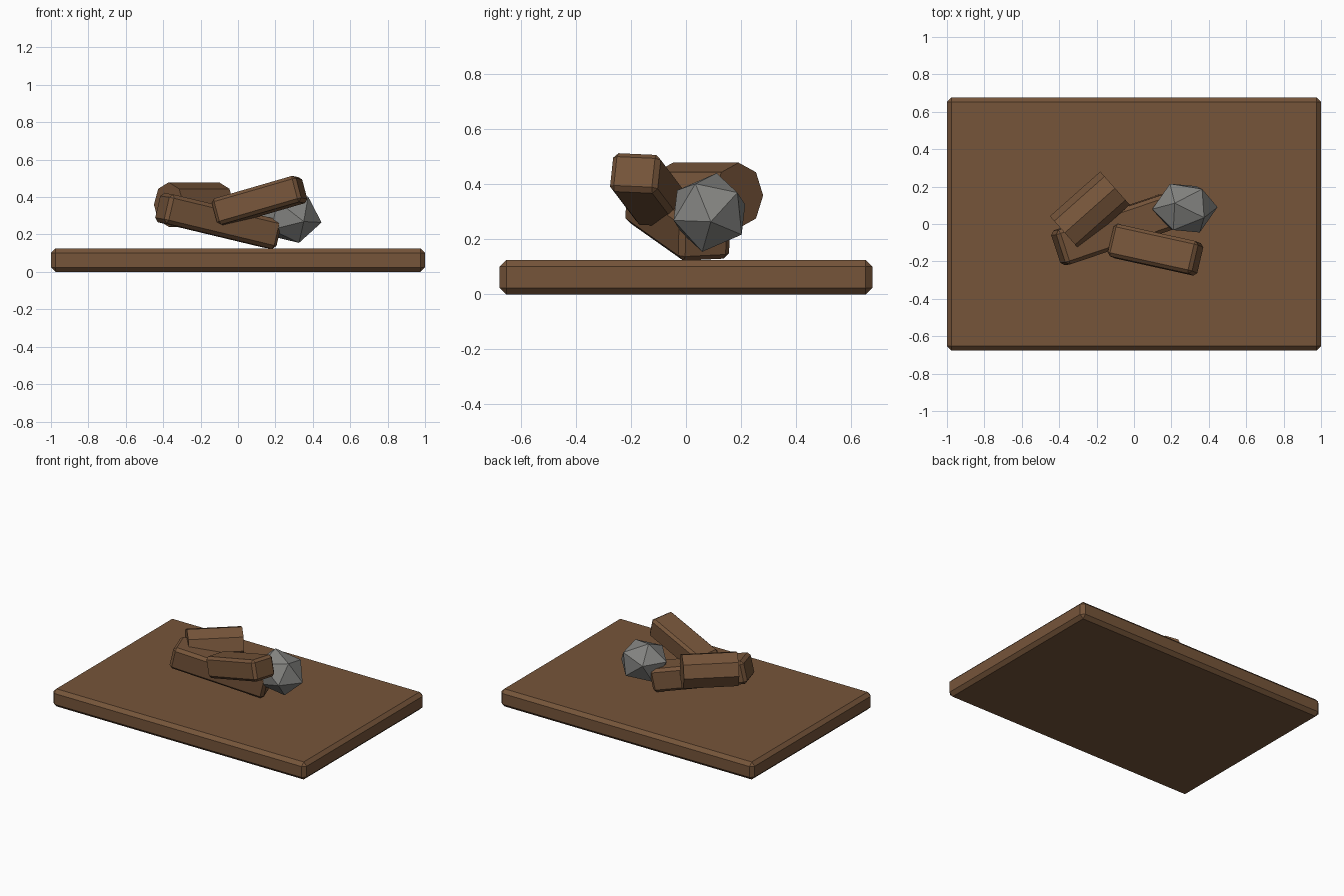
import bpy, math
from mathutils import Matrix, Vector

if "Cube" in bpy.data.objects:
    bpy.data.objects.remove(bpy.data.objects["Cube"])


def material(name, rgb):
    m = bpy.data.materials.new(name)
    m.diffuse_color = (*rgb, 1)
    m.use_nodes = True
    m.node_tree.nodes["Principled BSDF"].inputs["Base Color"].default_value = m.diffuse_color
    return m


wood = material("brown_wood", (0.18, 0.09, 0.042))
stone = material("grey_stone", (0.23, 0.23, 0.22))


def basis(main, side):
    """Rotation whose first axis is main and second lies close to side."""
    a = Vector(main).normalized()
    c = a.cross(Vector(side)).normalized()
    return a, c.cross(a), c


def place(name, axes, centre, size, mat):
    """Name the active primitive and give it an orientation, size and colour."""
    ob = bpy.context.object
    ob.name = name
    ob.data.materials.append(mat)
    rot = Matrix(axes).transposed()
    ob.data.transform(Matrix.Translation(centre) @ rot.to_4x4() @ Matrix.Diagonal((*size, 1)))
    return ob


def block(name, centre, size, bevel, main=(1, 0, 0), side=(0, 1, 0)):
    bpy.ops.mesh.primitive_cube_add(size=1)
    ob = place(name, basis(main, side), centre, size, wood)
    b = ob.modifiers.new("chamfer", 'BEVEL')
    b.width, b.segments = bevel, 1
    return ob


# Flat board the pile rests above
block("base_board", (0, 0, 0.0625), (2, 1.355, 0.125), 0.024)

# Two chamfered timber pieces
block("long_timber", (-0.105, -0.03, 0.272), (0.65, 0.195, 0.16), 0.02,
      (1, 0.34, -0.24), (-0.33, 1, 0.05))
block("short_timber", (0.115, -0.138, 0.38), (0.48, 0.178, 0.145), 0.018,
      (1, -0.22, 0.29), (0.22, 1, -0.05))

# Eight-sided log lying level, with an edge on top
ang = math.radians(41.6)
bpy.ops.mesh.primitive_cylinder_add(vertices=8, radius=1, depth=1)
along = Vector((math.cos(ang), math.sin(ang), 0))
up = Vector((0, 0, 1))
place("log", (up, along.cross(up), along), (-0.236, 0.072, 0.36), (0.119, 0.119, 0.36), wood)

# Faceted stone, stretched towards its right-hand tip
bpy.ops.mesh.primitive_ico_sphere_add(subdivisions=1, radius=1)
tip, ring, third = basis((0.98, 0.03, -0.19), (0, -1, -0.1))
place("stone", (ring, third, tip), (0.272, 0.085, 0.298), (0.149, 0.149, 0.178), stone)
